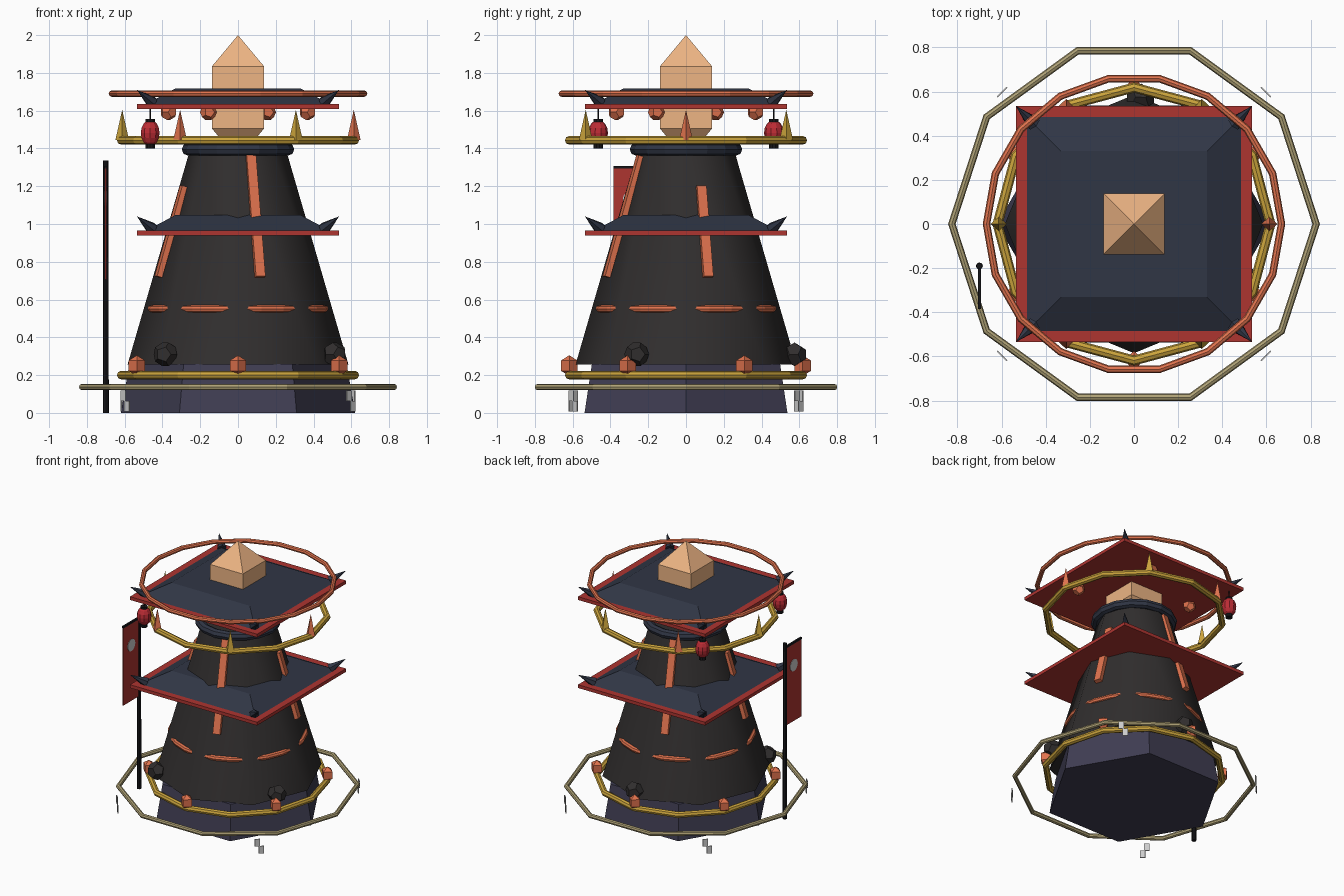
import bpy, bmesh
from math import sin, cos, pi, radians, sqrt, atan2
from mathutils import Vector, Matrix

if "Cube" in bpy.data.objects:
    bpy.data.objects.remove(bpy.data.objects["Cube"])

COL = dict(stone=(.03, .027, .027), slate=(.03, .037, .06), plum=(.05, .047, .085),
           red=(.42, .035, .03), orange=(.75, .17, .075), gold=(.6, .37, .045),
           khaki=(.43, .36, .18), crystal=(.85, .46, .23), black=(.008, .008, .01),
           lantern=(.5, .025, .035))
MATS = {}
for k, c in COL.items():
    MATS[k] = bpy.data.materials.new(k)
    MATS[k].diffuse_color = (*c, 1)


def done(name, mat=None):
    o = bpy.context.object
    o.name = name
    if mat:
        o.data.materials.append(MATS[mat])
    return o


def cone(name, mat, r1, r2, z0, z1, n, rot=0, x=0, y=0):
    bpy.ops.mesh.primitive_cone_add(vertices=n, radius1=r1, radius2=r2, depth=z1 - z0,
                                    location=(x, y, (z0 + z1) / 2), rotation=(0, 0, rot))
    return done(name, mat)


def ring(name, mat, R, r, z, n, m=8):
    bpy.ops.mesh.primitive_torus_add(major_radius=R, minor_radius=r, major_segments=n,
                                     minor_segments=m, location=(0, 0, z))
    return done(name, mat)


def octa(name, mat, loc, scale, rot=0):
    bpy.ops.mesh.primitive_uv_sphere_add(segments=4, ring_count=2, radius=1,
                                         location=loc, rotation=(0, 0, rot))
    o = done(name, mat)
    o.scale = scale
    return o


def box(name, mat, loc, size, rot=0):
    bpy.ops.mesh.primitive_cube_add(size=1, location=loc, rotation=(0, 0, rot))
    o = done(name, mat)
    o.scale = size
    return o


def dodeca(name, mat, loc, r, rot=0):
    g = (1 + sqrt(5)) / 2
    s = (-1, 1)
    pts = [(a, b, c) for a in s for b in s for c in s]
    for a in s:
        for b in s:
            u, v = a / g, b * g
            pts += [(0, u, v), (u, v, 0), (v, 0, u)]
    bm = bmesh.new()
    for p in pts:
        bm.verts.new(Vector(p) * r / sqrt(3))
    bmesh.ops.convex_hull(bm, input=bm.verts)
    bmesh.ops.dissolve_limit(bm, angle_limit=.05, verts=bm.verts, edges=bm.edges)
    me = bpy.data.meshes.new(name)
    bm.to_mesh(me)
    bm.free()
    o = bpy.data.objects.new(name, me)
    bpy.context.collection.objects.link(o)
    me.materials.append(MATS[mat])
    o.location, o.rotation_euler = loc, (0, 0, rot)
    return o


# Plinth, tapered tower body and collar
cone("plinth", "plum", .62, .575, 0, .26, 6, pi / 2)
cone("tower_body", "stone", .585, .255, .255, 1.39, 8)
bpy.ops.object.shade_smooth_by_angle(angle=radians(60))
ring("collar", "slate", .265, .033, 1.395, 16)
ring("body_seam", "orange", .465, .02, .55, 24)

# Rings around the tower
ring("ground_ring", "khaki", .825, .017, .137, 10)
ring("lower_ring", "gold", .618, .023, .2, 12)
ring("upper_ring", "gold", .618, .023, 1.443, 12)
ring("top_ring", "orange", .668, .017, 1.69, 18)

# Square roofs with upturned corner horns
for tag, z in (("lower", .94), ("upper", 1.61)):
    box(tag + "_eave", "red", (0, 0, z + .0125), (1.07, 1.07, .025))
    cone(tag + "_roof", "slate", .495 * sqrt(2), .33 * sqrt(2), z + .02, z + .108, 4, pi / 4)
    for i in (-1, 1):
        for j in (-1, 1):
            a = Vector((i * .455, j * .455, z + .035))
            b = Vector((i * .535, j * .535, z + .1))
            bpy.ops.mesh.primitive_cone_add(vertices=6, radius1=.035, radius2=0,
                                            depth=(b - a).length, location=(a + b) / 2,
                                            rotation=(b - a).to_track_quat('Z', 'Y').to_euler())
            done(tag + "_roof_horn", "slate")

# Floating crystal
octa("crystal", "crystal", (0, 0, 1.67), (.225, .225, .33), pi / 4)

# Ring spikes and ring gems
for k in range(6):
    a = k * pi / 3
    cone("ring_spike", "gold" if k % 2 else "orange", .036, 0, 1.445, 1.605, 4, 0,
         .613 * cos(a), .613 * sin(a))
    a += pi / 6
    octa("ring_gem", "orange", (.618 * cos(a), .618 * sin(a), .25), (.05, .05, .055))

# Gems hanging under the upper roof
for k in range(4):
    a = radians(-23) + k * pi / 2
    dodeca("eave_gem", "orange", (.4 * cos(a), .4 * sin(a), 1.592), .045, a)

# Boulders resting against the tower foot
for d in (-27, 87, 228):
    a = radians(d)
    dodeca("boulder", "stone", (.575 * cos(a), .575 * sin(a), .31), .066, a)

# Sloped strips running up the body
for d, top in ((15.5, 1.2), (105.5, 1.36), (195.5, 1.2), (285.5, 1.36)):
    a = radians(d)
    surf = lambda z: .572 - (z - .255) * .29
    z0 = .72
    r0, r1 = surf(z0), surf(top)
    p, q = Vector((r0, 0, z0)), Vector((r1, 0, top))
    o = box("body_strip", "orange", (0, 0, 0), (1, 1, 1))
    o.matrix_world = (Matrix.Rotation(a, 4, 'Z') @ Matrix.Translation((p + q) / 2)
                      @ Matrix.Rotation(atan2(r1 - r0, top - z0), 4, 'Y')
                      @ Matrix.Diagonal((.03, .052, (q - p).length, 1)))

# Lanterns on the left corners
for y in (-.465, .465):
    x = -.465
    bpy.ops.mesh.primitive_uv_sphere_add(segments=10, ring_count=8, radius=1, location=(x, y, 1.482))
    done("lantern", "lantern").scale = (.052, .052, .07)
    cone("lantern_base", "black", .026, .026, 1.4, 1.425, 10, 0, x, y)
    cone("lantern_cap", "black", .026, .026, 1.535, 1.555, 10, 0, x, y)
    cone("lantern_wire", "black", .004, .004, 1.55, 1.615, 6, 0, x, y)

# Banner on its pole
cone("banner_pole", "black", .016, .014, 0, 1.335, 8, 0, -.7, -.19)
box("banner_crossbar", "black", (-.7, -.285, 1.3), (.014, .2, .014))
box("banner_cloth", "red", (-.7, -.288, 1.0), (.008, .19, .59))
bpy.ops.mesh.primitive_cylinder_add(vertices=16, radius=.045, depth=.014,
                                    location=(-.7, -.29, 1.13), rotation=(0, pi / 2, 0))
done("banner_disc")

# Small offset tags hanging below the ground ring
for k in range(4):
    a = pi / 4 + k * pi / 2
    for off, z in ((-.014, .09), (.014, .035)):
        box("ring_tag", None, (.845 * cos(a) - off * sin(a), .845 * sin(a) + off * cos(a), z),
            (.006, .036, .056), a)

for m in bpy.data.materials:
    if m.users and not m.is_grease_pencil:
        m.use_nodes = True
        m.node_tree.nodes["Principled BSDF"].inputs["Base Color"].default_value = m.diffuse_color
